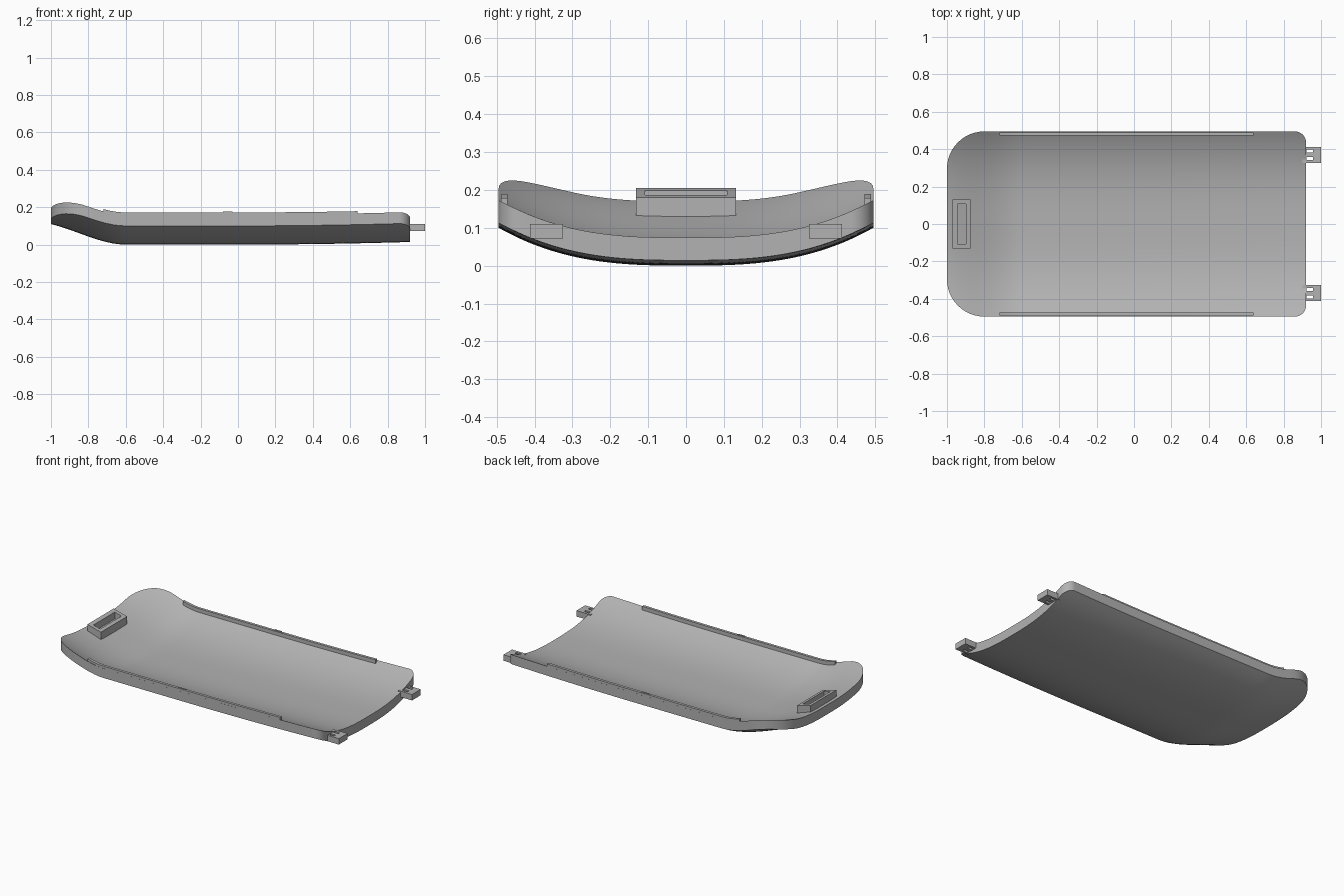
import bpy
import math
import bmesh

cube = bpy.data.objects.get("Cube")
if cube:
    bpy.data.objects.remove(cube)

GREY = (0.45, 0.45, 0.45, 1)
grey = bpy.data.materials.new("plain_grey")
grey.use_nodes = True
grey.diffuse_color = GREY
grey.node_tree.nodes["Principled BSDF"].inputs["Base Color"].default_value = GREY

HALF = 0.495          # half width of the cover
BACK, FRONT = -1.0, 0.92
BIG, SMALL = 0.2, 0.06  # corner radii at either end
THICK = 0.06


def under(x, y):
    """Height of the underside: a trough that lifts into a lip at -x."""
    t = min(1, max(0, (-0.6 - x) / 0.5))
    lip = 0.122 * t * t * (3 - 2 * t)
    tail = 0.014 * max(0, x / FRONT) ** 2
    return lip + tail + 0.1 * (abs(y) / HALF) ** 2.8


def upper(x, y):
    return under(x, y) + THICK


def half_width(x):
    """Half width of the outline, with rounded corners."""
    for centre, radius, side in ((BACK + BIG, BIG, -1), (FRONT - SMALL, SMALL, 1)):
        d = (x - centre) * side
        if d > 0:
            return HALF - radius + math.sqrt(max(0, radius ** 2 - d * d))
    return HALF


def slab(name, us, vs, top, bottom, holes=(), place=lambda u, v: (u, v)):
    """Closed grid slab between two height functions, with open cells as holes."""
    bm = bmesh.new()
    sheets = []
    for height in (top, bottom):
        sheet = {}
        for i, u in enumerate(us):
            for j, v in enumerate(vs):
                x, y = place(u, v)
                sheet[i, j] = bm.verts.new((x, y, height(x, y)))
        sheets.append(sheet)
    hi, lo = sheets
    rim = set()
    for i in range(len(us) - 1):
        for j in range(len(vs) - 1):
            if (i, j) in holes:
                continue
            loop = [(i, j), (i + 1, j), (i + 1, j + 1), (i, j + 1)]
            bm.faces.new([hi[k] for k in loop])
            bm.faces.new([lo[k] for k in reversed(loop)])
            rim.update(zip(loop, loop[1:] + loop[:1]))
    for a, b in sorted(rim):
        if (b, a) not in rim:
            bm.faces.new((hi[b], hi[a], lo[a], lo[b]))
    bmesh.ops.recalc_face_normals(bm, faces=bm.faces)
    mesh = bpy.data.meshes.new(name)
    bm.to_mesh(mesh)
    bm.free()
    mesh.shade_smooth()
    mesh.set_sharp_from_angle(angle=math.radians(30))
    mesh.materials.append(grey)
    obj = bpy.data.objects.new(name, mesh)
    bpy.context.collection.objects.link(obj)
    return obj


def steps(a, b, n):
    return [a + (b - a) * i / n for i in range(n + 1)]


# Curved cover, with stations packed tightly around the corners
quarter = steps(0, math.pi / 2, 12)
stations = [BACK + BIG * (1 - math.cos(a)) for a in quarter]
stations += steps(BACK + BIG, FRONT - SMALL, 50)[1:]
stations += [FRONT - SMALL + SMALL * math.sin(a) for a in quarter[1:]]
slab("cover_shell", stations, steps(-1, 1, 48), upper, under,
     place=lambda u, v: (u, v * half_width(u)))

for side, label in ((1, "left"), (-1, "right")):
    # Thin ridge along each long edge, with a small catch in the middle
    slab(f"{label}_edge_ridge", steps(-0.72, 0.64, 40),
         sorted((side * 0.472, side * 0.489)),
         lambda x, y: upper(x, 0.48) + 0.02, lambda x, y: upper(x, 0.48) - 0.02)
    slab(f"{label}_ridge_catch", (-0.08, -0.03),
         sorted((side * 0.477, side * 0.487)),
         lambda x, y: upper(x, 0.48) + 0.024, lambda x, y: upper(x, 0.48))
    # Hinge clip with two slots
    slab(f"{label}_hinge_clip", (0.9, 0.922, 0.958, 1.0),
         sorted(side * y for y in (0.325, 0.341, 0.357, 0.382, 0.398, 0.412)),
         lambda x, y: 0.11, lambda x, y: 0.072, holes={(1, 1), (1, 3)})

# Raised latch frame on the lifted lip
slab("latch_frame", (-0.97, -0.945, -0.897, -0.875), (-0.132, -0.108, 0.108, 0.132),
     lambda x, y: 0.205 - 0.26 * (x + 0.97), lambda x, y: upper(x, y) - 0.02,
     holes={(1, 1)})
